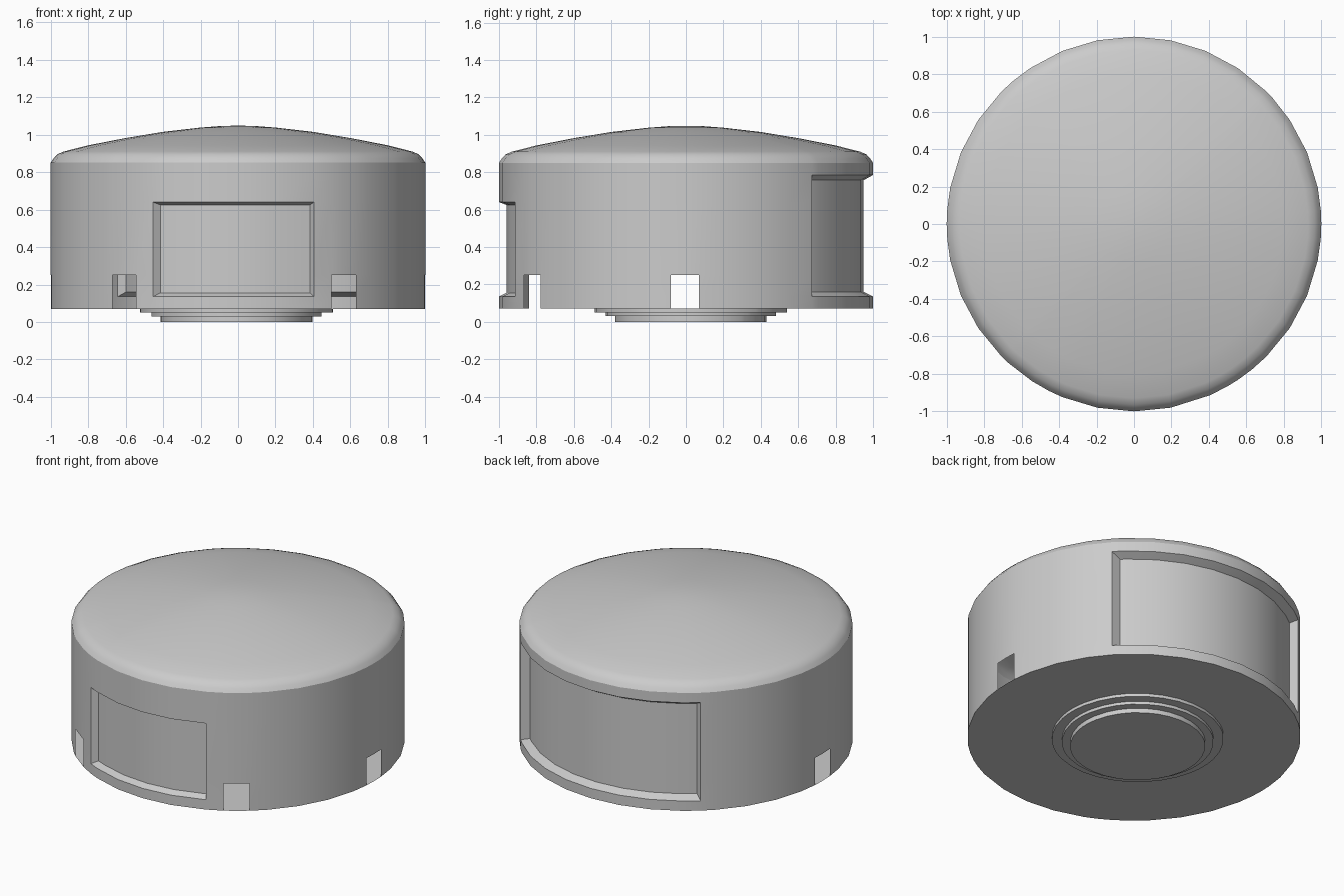
import bpy, bmesh
from math import radians, cos, sin

if "Cube" in bpy.data.objects:
    bpy.data.objects.remove(bpy.data.objects["Cube"])

# openings: (start angle, end angle, bottom z, top z), degrees from +x
Z_BASE, Z_RIM = 0.07, 0.85
FRONT = (243.0, 293.9, 0.135, 0.64)
BACK = (42.4, 130.0, 0.135, 0.785)
NOTCHES = [(355.4, 364.0), (175.8, 184.8), (300.0, 309.0), (227.9, 237.0)]
OPENINGS = [FRONT, BACK] + [(a, b, Z_BASE, 0.25) for a, b in NOTCHES]

# shared angles around the body: 32 regular sides plus the opening edges
edges = sorted({round(a % 360, 2) for o in OPENINGS for a in o[:2]})
regular = [i * 11.25 for i in range(32)]
ANGLES = sorted(edges + [r for r in regular
                         if all(abs((r - e + 180) % 360 - 180) > 2 for e in edges)])


def pt(r, a, z):
    return (r * cos(radians(a)), r * sin(radians(a)), z)


def make(name, bm):
    bmesh.ops.remove_doubles(bm, verts=bm.verts, dist=0.0005)
    mesh = bpy.data.meshes.new(name)
    bm.to_mesh(mesh)
    bm.free()
    obj = bpy.data.objects.new(name, mesh)
    bpy.context.collection.objects.link(obj)
    bpy.ops.object.select_all(action='DESELECT')
    obj.select_set(True)
    bpy.context.view_layer.objects.active = obj
    bpy.ops.object.shade_smooth_by_angle(angle=radians(28))
    return obj


def face(bm, *pts):
    pts = list(dict.fromkeys(pts))
    bm.faces.new([bm.verts.new(p) for p in pts])


def lathe(name, profile):
    """Revolve (radius, z, centre x, centre y) points, listed bottom to top."""
    bm = bmesh.new()

    def p(q, a):
        x, y, z = pt(q[0], a, q[1])
        return (x + q[2], y + q[3], z)
    for a, b in zip(ANGLES, ANGLES[1:] + [ANGLES[0] + 360]):
        for lo, hi in zip(profile, profile[1:]):
            face(bm, p(lo, a), p(lo, b), p(hi, b), p(hi, a))
    return make(name, bm)


def wall():
    bm = bmesh.new()
    zs = sorted({z for o in OPENINGS for z in o[2:]} | {Z_BASE, Z_RIM})
    for a, b in zip(ANGLES, ANGLES[1:] + [ANGLES[0] + 360]):
        for lo, hi in zip(zs, zs[1:]):
            m, z = (a + b) / 2, (lo + hi) / 2
            if any(o[2] < z < o[3] and (m - o[0]) % 360 < o[1] - o[0] for o in OPENINGS):
                continue
            face(bm, pt(1, a, lo), pt(1, b, lo), pt(1, b, hi), pt(1, a, hi))
    return make("side_wall", bm)


def recess(name, opening, r, b0, b1, zi0, zi1):
    """Sunken curved panel with sloping edges."""
    a0, a1, z0, z1 = opening
    bm = bmesh.new()
    outer = [a for a in ANGLES if a0 - 0.01 <= a <= a1 + 0.01]
    inner = [b0 + (a - a0) / (a1 - a0) * (b1 - b0) for a in outer]
    for i in range(len(outer) - 1):
        a, c, b, d = outer[i], outer[i + 1], inner[i], inner[i + 1]
        face(bm, pt(1, a, z0), pt(1, c, z0), pt(r, d, zi0), pt(r, b, zi0))
        face(bm, pt(r, b, zi0), pt(r, d, zi0), pt(r, d, zi1), pt(r, b, zi1))
        face(bm, pt(r, b, zi1), pt(r, d, zi1), pt(1, c, z1), pt(1, a, z1))
    face(bm, pt(1, a0, z0), pt(r, b0, zi0), pt(r, b0, zi1), pt(1, a0, z1))
    face(bm, pt(r, b1, zi0), pt(1, a1, z0), pt(1, a1, z1), pt(r, b1, zi1))
    return make(name, bm)


# hollow side wall with notches, and the two sunken panels
wall()
recess("front_panel", FRONT, 0.96, 244.4, 293.6, 0.155, 0.625)
recess("back_panel", BACK, 0.95, 45.0, 129.0, 0.16, 0.757)

# domed top with a chamfered rim
lathe("domed_top", [(r, z, 0, 0) for r, z in [
    (1, 0.85), (0.985, 0.873), (0.965, 0.895), (0.93, 0.91), (0.8, 0.943), (0.6, 0.982),
    (0.4, 1.015), (0.2, 1.038), (0.08, 1.047), (0, 1.048)]])

# underside with three slightly off-centre steps
steps = [(0, 0), (0.405, 0), (0.405, 0.03), (0.455, 0.03), (0.455, 0.05),
         (0.515, 0.05), (0.515, 0.07)]
lathe("stepped_base", [(r, z, -0.008, 0.025) for r, z in steps] + [(1, 0.07, 0, 0)])
